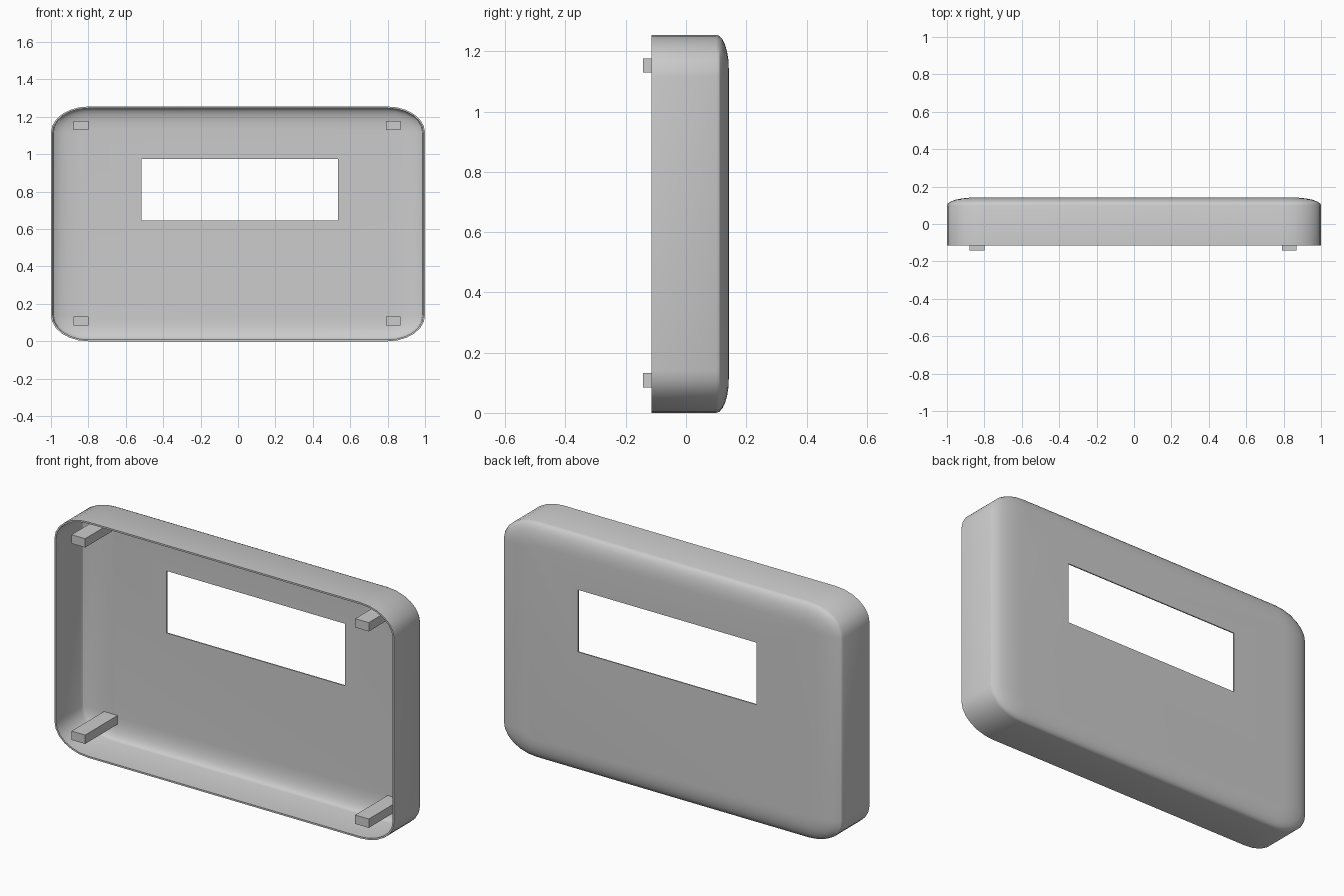
import bpy, bmesh, math

cube = bpy.data.objects.get("Cube")
if cube:
    bpy.data.objects.remove(cube, do_unlink=True)

grey = bpy.data.materials.new("plain_grey")
grey.use_nodes = True
GREY = (0.6, 0.6, 0.6, 1)
grey.diffuse_color = GREY
grey.node_tree.nodes["Principled BSDF"].inputs["Base Color"].default_value = GREY

HALF_X, HEIGHT = 1.0, 1.255
RADIUS_X, RADIUS_Z = 0.2, 0.14
FRONT, SHOULDER, BACK = -0.115, 0.1, 0.142
WALL = 0.009


def ring(bm, y, scale, wall):
    """Rounded rectangle; the corner radii shrink with scale."""
    verts = []
    for q, (sx, sz) in enumerate([(1, 1), (-1, 1), (-1, -1), (1, -1)]):
        cx = sx * (HALF_X - RADIUS_X)
        cz = HEIGHT / 2 + sz * (HEIGHT / 2 - RADIUS_Z)
        for i in range(7):
            a = math.pi / 2 * (q + i / 6)
            verts.append(bm.verts.new((
                cx + math.cos(a) * (RADIUS_X * scale - wall), y,
                cz + math.sin(a) * (RADIUS_Z * scale - wall))))
    return verts


def box(name, x, y, z):
    """Box from (low, high) ranges."""
    bm = bmesh.new()
    bmesh.ops.create_cube(bm, size=1)
    for v in bm.verts:
        v.co = [r[0] if c < 0 else r[1] for c, r in zip(v.co, (x, y, z))]
    return make(name, bm)


def make(name, bm):
    bmesh.ops.recalc_face_normals(bm, faces=bm.faces)
    mesh = bpy.data.meshes.new(name)
    bm.to_mesh(mesh)
    bm.free()
    mesh.materials.append(grey)
    obj = bpy.data.objects.new(name, mesh)
    bpy.context.collection.objects.link(obj)
    return obj


# Hollow tray: outer skin from back to rim, then inner skin back again
bm = bmesh.new()
steps = [math.pi / 2 * i / 6 for i in range(7)]
outer = [(SHOULDER + (BACK - SHOULDER) * math.sin(a), 0.2 + 0.8 * math.cos(a)) for a in steps]
rings = [ring(bm, y, s, 0) for y, s in reversed(outer)]
rings += [ring(bm, FRONT, 1, 0), ring(bm, FRONT, 1, WALL)]
rings += [ring(bm, y - WALL * 0.7, s, WALL) for y, s in outer]
for a, b in zip(rings, rings[1:]):
    for i in range(len(a)):
        j = (i + 1) % len(a)
        bm.faces.new((a[i], a[j], b[j], b[i]))
bm.faces.new(rings[0])
bm.faces.new(rings[-1])
shell = make("cover_shell", bm)

# Display opening
cutter = box("opening_cutter", (-0.515, 0.535), (0, 0.3), (0.645, 0.975))
cutter.hide_render = True
mod = shell.modifiers.new("opening", "BOOLEAN")
mod.operation = "DIFFERENCE"
mod.solver = "EXACT"
mod.object = cutter
bpy.context.view_layer.objects.active = shell
shell.select_set(True)
bpy.ops.object.modifier_apply(modifier=mod.name)
bpy.data.objects.remove(cutter, do_unlink=True)
bpy.ops.object.select_all(action="DESELECT")
shell.select_set(True)
bpy.ops.object.shade_smooth_by_angle(angle=math.radians(30))

# Mounting pegs in the four corners
for side, x in (("right", -0.88), ("left", 0.79)):
    for level, z in (("lower", 0.085), ("upper", 1.13)):
        box(f"{level}_{side}_peg", (x, x + 0.08), (-0.143, 0.13), (z, z + 0.047))
